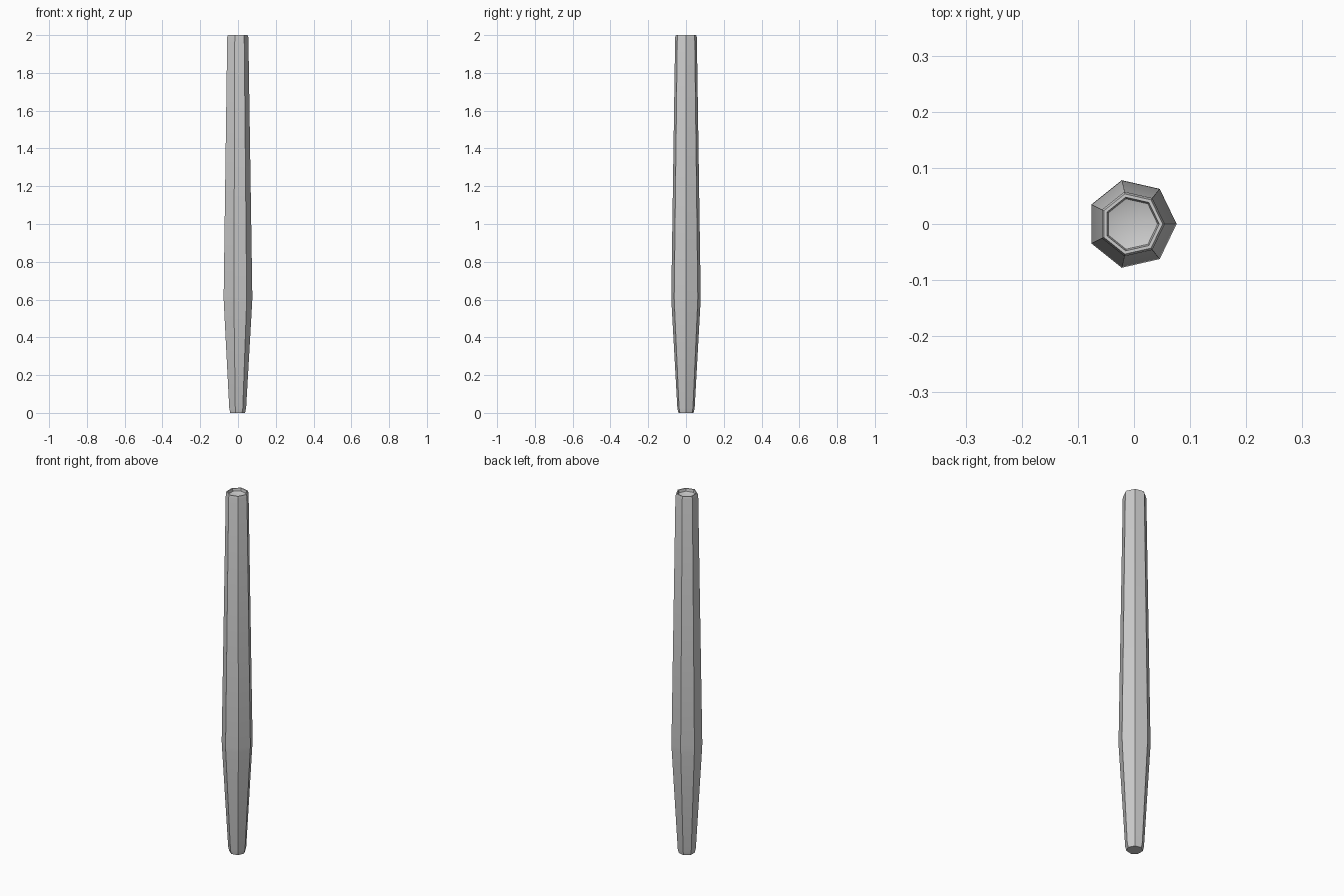
import bpy, bmesh, math

if "Cube" in bpy.data.objects:
    bpy.data.objects.remove(bpy.data.objects["Cube"])

SIDES = 7
OFFSET_X = -0.004  # centres the bounds of the odd-sided section

# (radius, height) profile from the bottom bevel up to the recessed top
PROFILE = [
    (0.041, 0.0), (0.047, 0.025),      # bevelled foot
    (0.079, 0.585), (0.080, 0.61),     # widest band
    (0.059, 1.988), (0.055, 2.0),      # long taper and top bevel
    (0.049, 2.0), (0.046, 1.985),      # thin rim
]

bm = bmesh.new()

# Stacked heptagon rings
rings = []
for r, z in PROFILE:
    rings.append([bm.verts.new((OFFSET_X + r * math.cos(a), r * math.sin(a), z))
                  for a in (2 * math.pi * i / SIDES for i in range(SIDES))])
for low, high in zip(rings, rings[1:]):
    for i in range(SIDES):
        j = (i + 1) % SIDES
        bm.faces.new((low[i], low[j], high[j], high[i]))

# Flat underside and shallow dished top
bm.faces.new(rings[0][::-1])
centre = bm.verts.new((OFFSET_X, 0, 1.97))
for i in range(SIDES):
    bm.faces.new((rings[-1][i], rings[-1][(i + 1) % SIDES], centre))

bmesh.ops.recalc_face_normals(bm, faces=bm.faces)
mesh = bpy.data.meshes.new("tapered_pole")
bm.to_mesh(mesh)
bm.free()
pole = bpy.data.objects.new("tapered_pole", mesh)
bpy.context.collection.objects.link(pole)

# Smooth the dish while keeping the faceted sides sharp
bpy.context.view_layer.objects.active = pole
pole.select_set(True)
bpy.ops.object.shade_smooth_by_angle(angle=math.radians(30))
